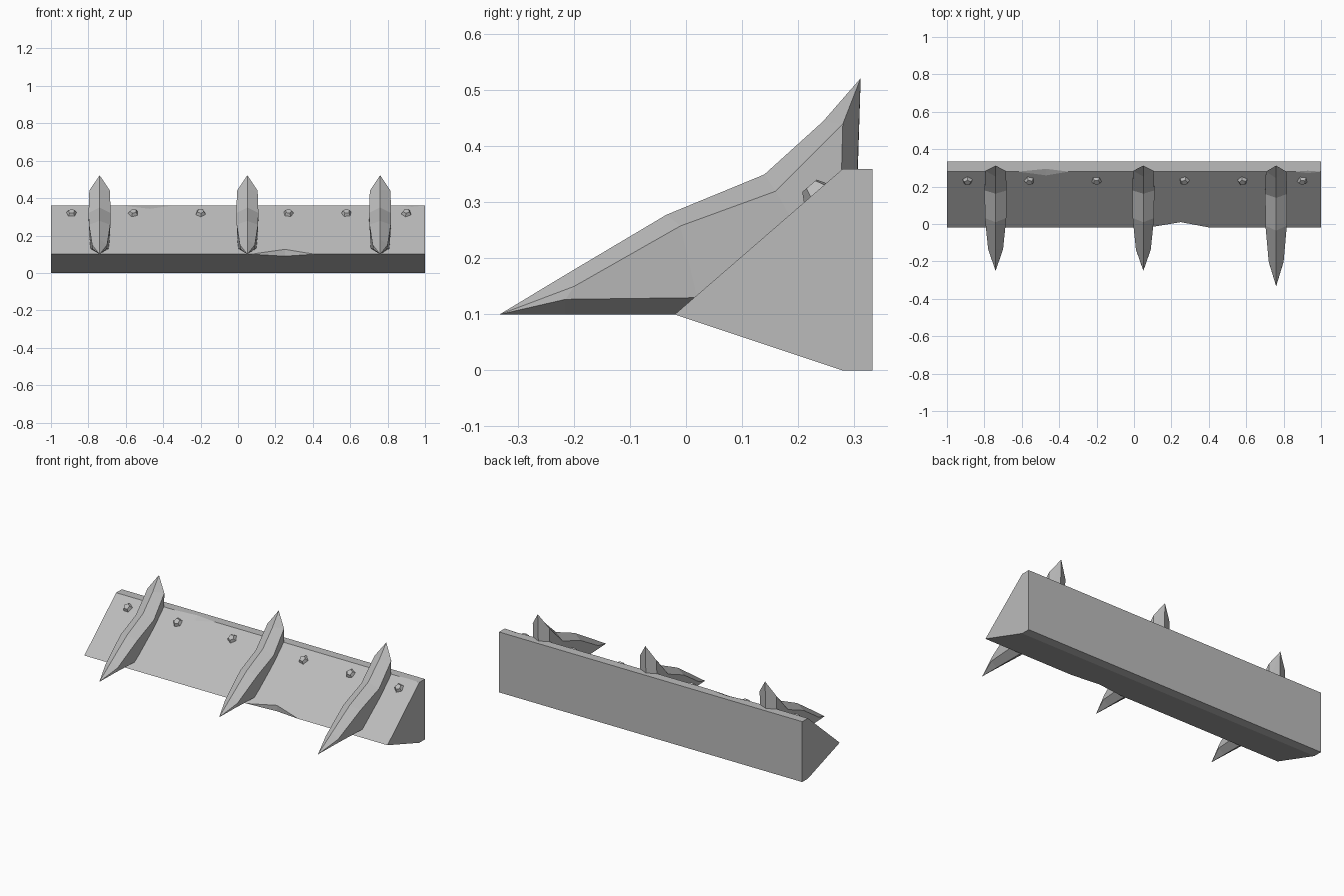
import bpy, bmesh
from math import atan2
from mathutils import Matrix, Vector

cube = bpy.data.objects.get("Cube")
if cube:
    bpy.data.objects.remove(cube, do_unlink=True)

stone = bpy.data.materials.new("grey_stone")
stone.use_nodes = True
color = (0.5, 0.5, 0.5, 1)
stone.diffuse_color = color
stone.node_tree.nodes["Principled BSDF"].inputs["Base Color"].default_value = color


def finish(bm, name):
    bmesh.ops.remove_doubles(bm, verts=bm.verts, dist=0.0005)
    bmesh.ops.recalc_face_normals(bm, faces=bm.faces)
    mesh = bpy.data.meshes.new(name)
    bm.to_mesh(mesh)
    bm.free()
    mesh.materials.append(stone)
    obj = bpy.data.objects.new(name, mesh)
    bpy.context.collection.objects.link(obj)
    return obj


def loft(bm, rings):
    """Join closed rings of equal size with faces and cap both ends."""
    rows = [[bm.verts.new(p) for p in ring] for ring in rings]
    n = len(rows[0])
    for a, b in zip(rows, rows[1:]):
        for i in range(n):
            j = (i + 1) % n
            bm.faces.new((a[i], a[j], b[j], b[i]))
    bm.faces.new(rows[0])
    bm.faces.new(rows[-1])


# Wedge beam: doubled front and top edges open up into chips
NOSE, TOP = (-0.02, 0.1), (0.28, 0.36)
chip_nose = {0.25: ((0.01, 0.126), (0.012, 0.0893))}
chip_top = {-0.47: ((0.295, 0.36), (0.26, 0.3427)),
            0.93: ((0.285, 0.36), (0.272, 0.353))}
rings = []
for x in (-1, -0.62, -0.47, -0.35, 0.07, 0.25, 0.41, 0.86, 0.93, 1):
    top_back, top_front = chip_top.get(x, (TOP, TOP))
    nose_up, nose_low = chip_nose.get(x, (NOSE, NOSE))
    profile = (top_back, top_front, nose_up, nose_low,
               (0.28, 0), (0.333, 0), (0.333, 0.36))
    rings.append([(x, y, z) for y, z in profile])
bm = bmesh.new()
loft(bm, rings)
finish(bm, "beam")

# Spikes: each station holds ridge, shoulder, lower flank, keel (y, z) and half widths
TIP, PEAK = (-0.333, 0.1), (0.312, 0.522)
stations = [
    ((-0.2, 0.18), (-0.2, 0.15), (-0.215, 0.127), (-0.215, 0.1), 0.04, 0.036),
    ((-0.035, 0.278), (-0.01, 0.258), (0.02, 0.13), (0.0, 0.1), 0.057, 0.05),
    ((0.14, 0.35), (0.16, 0.32), (0.2, 0.25), (0.2, 0.2), 0.059, 0.058),
    ((0.245, 0.445), (0.28, 0.44), (0.277, 0.33), (0.305, 0.33), 0.055, 0.055),
]


def spike(name, x, tip_y):
    squeeze = (PEAK[0] - tip_y) / (PEAK[0] - TIP[0])

    def point(dx, yz):
        return (x + dx, PEAK[0] - (PEAK[0] - yz[0]) * squeeze, yz[1])

    bm = bmesh.new()
    rows = []
    for ridge, shoulder, lower, keel, ws, wl in stations:
        ring = [(0, ridge), (ws, shoulder), (wl, lower),
                (0, keel), (-wl, lower), (-ws, shoulder)]
        rows.append([bm.verts.new(point(d, p)) for d, p in ring])
    tip = bm.verts.new(point(0, TIP))
    peak = bm.verts.new(point(0, PEAK))
    for i in range(6):
        j = (i + 1) % 6
        bm.faces.new((tip, rows[0][i], rows[0][j]))
        for a, b in zip(rows, rows[1:]):
            bm.faces.new((a[i], a[j], b[j], b[i]))
        bm.faces.new((rows[-1][i], rows[-1][j], peak))
    finish(bm, name)


spike("right_spike", -0.74, -0.25)
spike("middle_spike", 0.05, -0.25)
spike("left_spike", 0.76, TIP[0])

# Five-sided studs standing on the sloped face
tilt = atan2(TOP[1] - NOSE[1], TOP[0] - NOSE[0])
for n, x in enumerate((-0.89, -0.56, -0.2, 0.27, 0.58, 0.9)):
    bm = bmesh.new()
    bmesh.ops.create_cone(bm, cap_ends=True, segments=5,
                          radius1=0.037, radius2=0.018, depth=0.03)
    place = Matrix.Translation(Vector((x, 0.231, 0.319))) @ Matrix.Rotation(tilt, 4, "X")
    bm.transform(place @ Matrix.Rotation(0.35 * n, 4, "Z"))
    finish(bm, f"stud_{n + 1}")
